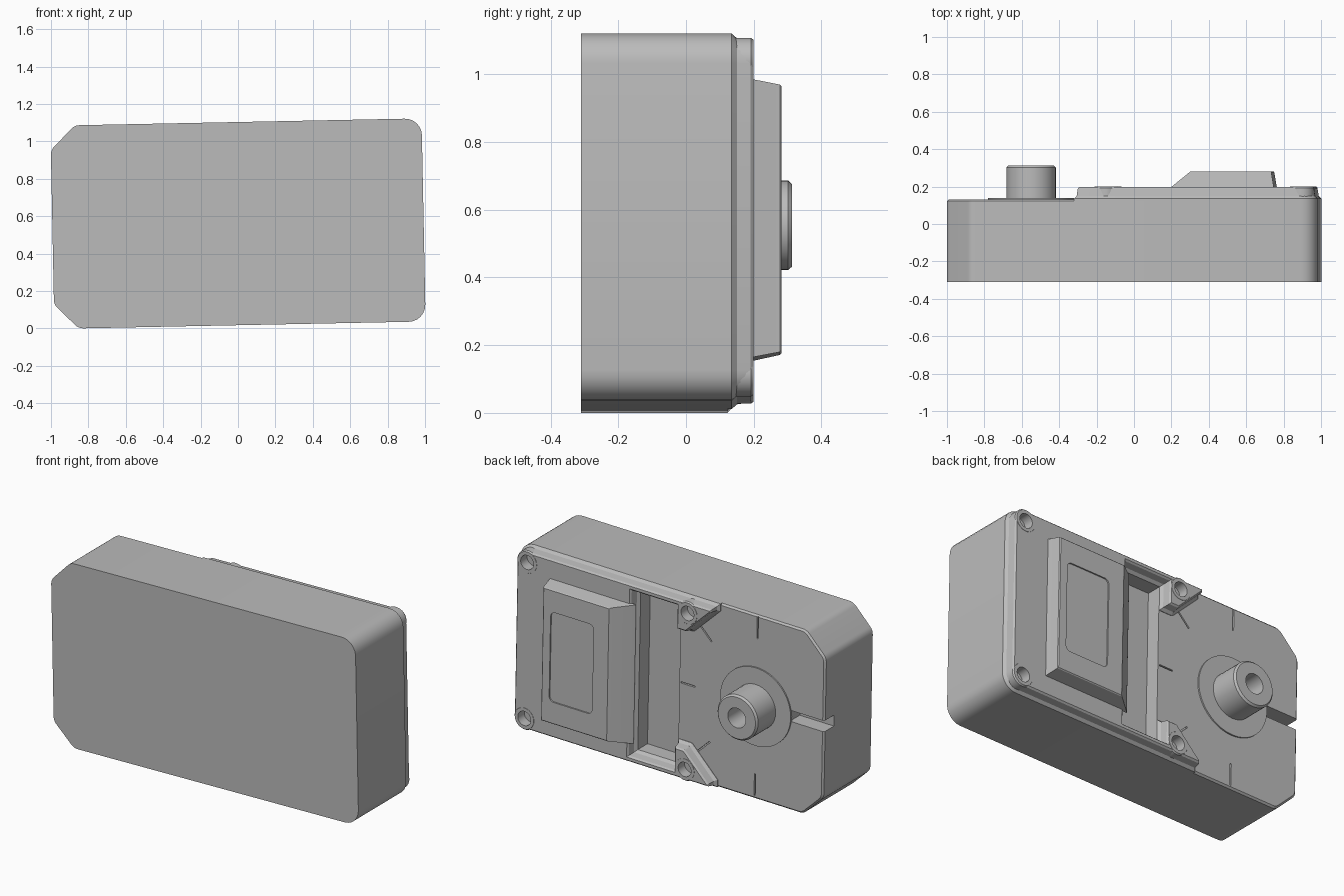
import bpy, bmesh, math
from mathutils import Vector, Matrix

cube = bpy.data.objects.get("Cube")
if cube:
    bpy.data.objects.remove(cube)

grey = bpy.data.materials.new("plain grey")
grey.use_nodes = True
grey.diffuse_color = (0.5, 0.5, 0.5, 1)
grey.node_tree.nodes["Principled BSDF"].inputs["Base Color"].default_value = (0.5, 0.5, 0.5, 1)

# The whole case leans slightly about its depth axis
PLACE = Matrix.Translation((0, 0, 0.56)) @ Matrix.Rotation(-0.02, 4, 'Y')
parts = []


def rounded(corners, steps=6):
    """Outline from (u, v, radius) corners, each filleted."""
    out = []
    for i, (u, v, r) in enumerate(corners):
        p = Vector((u, v))
        if not r:
            out.append(p)
            continue
        a = (Vector(corners[i - 1][:2]) - p).normalized()
        b = (Vector(corners[(i + 1) % len(corners)][:2]) - p).normalized()
        half = a.angle(b) / 2
        mid = p + (a + b).normalized() * r / math.sin(half)
        start = p + a * r / math.tan(half) - mid
        end = p + b * r / math.tan(half) - mid
        sweep = start.angle_signed(end)
        for k in range(steps + 1):
            out.append(mid + Matrix.Rotation(-sweep * k / steps, 2) @ start)
    return out


def inset(outline, d):
    """Move every point of a counter-clockwise outline inwards by d."""
    out = []
    for i, p in enumerate(outline):
        e = (p - outline[i - 1]).normalized()
        f = (outline[(i + 1) % len(outline)] - p).normalized()
        n = Vector((-e.y, e.x)) + Vector((-f.y, f.x))
        out.append(p + n * (2 * d / n.length_squared))
    return out


def rect(u0, u1, v0, v1, r=0):
    return rounded([(u0, v0, r), (u1, v0, r), (u1, v1, r), (u0, v1, r)])


def circle(u, v, r, n=40):
    return [Vector((u + r * math.cos(t * math.tau / n), v + r * math.sin(t * math.tau / n)))
            for t in range(n)]


def loft(name, rings, keep=True):
    """Closed solid through (depth, outline) rings."""
    bm = bmesh.new()
    loops = [[bm.verts.new((p.x, y, p.y)) for p in o] for y, o in rings]
    for a, b in zip(loops, loops[1:]):
        for i in range(len(a)):
            j = (i + 1) % len(a)
            bm.faces.new((a[i], a[j], b[j], b[i]))
    bm.faces.new(loops[0])
    bm.faces.new(loops[-1])
    bmesh.ops.recalc_face_normals(bm, faces=bm.faces)
    mesh = bpy.data.meshes.new(name)
    bm.to_mesh(mesh)
    bm.free()
    ob = bpy.data.objects.new(name, mesh)
    bpy.context.collection.objects.link(ob)
    mesh.materials.append(grey)
    if keep:
        parts.append(ob)
    return ob


def cut(ob, *rings):
    cutter = loft("cutter", rings, keep=False)
    cutter.hide_render = True
    mod = ob.modifiers.new("cut", 'BOOLEAN')
    mod.operation, mod.solver, mod.object = 'DIFFERENCE', 'EXACT', cutter
    deps = bpy.context.evaluated_depsgraph_get()
    mesh = bpy.data.meshes.new_from_object(ob.evaluated_get(deps))
    ob.modifiers.clear()
    ob.data = mesh
    bpy.data.objects.remove(cutter)


# Main case: chamfered at one end, rounded at the other
W, H, C = 0.9925, 0.543, 0.13
outline = rounded([(-W + C, -H, 0.06), (W, -H, 0.09), (W, H, 0.09),
                   (-W + C, H, 0.06), (-W, H - C, 0.06), (-W, -H + C, 0.06)])
body = loft("case_body", [(-0.31, outline), (0.122, outline), (0.132, inset(outline, 0.01))])

# Pocket, edge slot and radial tick grooves in the back of the case
AX, AZ = -0.55, 0.005
cut(body, (0.045, rect(-0.05, 0.21, -0.47, 0.47)), (0.3, rect(-0.05, 0.21, -0.47, 0.47)))
cut(body, (0.04, rect(-1.2, -0.77, -0.02, 0.045)), (0.3, rect(-1.2, -0.77, -0.02, 0.045)))
for deg, r0, r1 in ((0, 0.4, 0.49), (45, 0.42, 0.54), (-45, 0.42, 0.54), (90, 0.4, 0.53), (-90, 0.4, 0.53)):
    turn = Matrix.Rotation(math.radians(deg), 2)
    tick = [turn @ p + Vector((AX, AZ)) for p in rect(r0, r1, -0.004, 0.004)]
    cut(body, (0.12, tick), (0.2, tick))

# Raised back deck with two arms around the pocket
arm = [(-0.31, 0.5, 0), (-0.14, 0.33, 0.03), (-0.05, 0.33, 0), (-0.05, 0.47, 0), (0.21, 0.47, 0)]
lower = [(u, -v, r) for u, v, r in arm]
deck_line = rounded([(-0.31, -H, 0), (W, -H, 0.09), (W, H, 0.09), (-0.31, H, 0)]
                    + arm + lower[::-1])
deck = loft("back_deck", [(0.122, deck_line), (0.135, deck_line), (0.15, inset(deck_line, 0.014)),
                          (0.19, inset(deck_line, 0.02)), (0.199, inset(deck_line, 0.028))])

# Screw bosses with blind holes
for side in (-1, 1):
    for u, label in ((0.905, "outer"), (-0.14, "inner")):
        v = side * 0.462
        cut(deck, (0.13, circle(u, v, 0.05)), (0.3, circle(u, v, 0.05)))
        boss = loft(label + "_screw_boss", [(0.125, circle(u, v, 0.068)), (0.192, circle(u, v, 0.068)),
                                            (0.2, circle(u, v, 0.062))])
        cut(boss, (0.14, circle(u, v, 0.042)), (0.3, circle(u, v, 0.042)))

# Raised panel with one long sloping side and a shallow rounded recess
panel = loft("raised_panel", [(0.19, rect(0.2, 0.757, -0.412, 0.412)),
                              (0.2, rect(0.21, 0.755, -0.41, 0.41)),
                              (0.277, rect(0.305, 0.742, -0.395, 0.395)),
                              (0.282, rect(0.312, 0.737, -0.39, 0.39))])
label = rect(0.41, 0.69, -0.265, 0.265, 0.03)
cut(panel, (0.274, label), (0.4, label))

# Shaft, its bore and the disc around it
loft("shaft_disc", [(0.125, circle(AX, AZ, 0.23, 64)), (0.14, circle(AX, AZ, 0.23, 64))])
shaft = loft("shaft", [(0.13, circle(AX, AZ, 0.132)), (0.302, circle(AX, AZ, 0.132)),
                       (0.313, circle(AX, AZ, 0.122))])
cut(shaft, (0.18, circle(AX, AZ, 0.058)), (0.4, circle(AX, AZ, 0.058)))

# Place and shade everything
bpy.ops.object.select_all(action='DESELECT')
for ob in parts:
    ob.matrix_world = PLACE
    ob.select_set(True)
bpy.context.view_layer.objects.active = body
bpy.ops.object.shade_smooth_by_angle(angle=math.radians(30))
